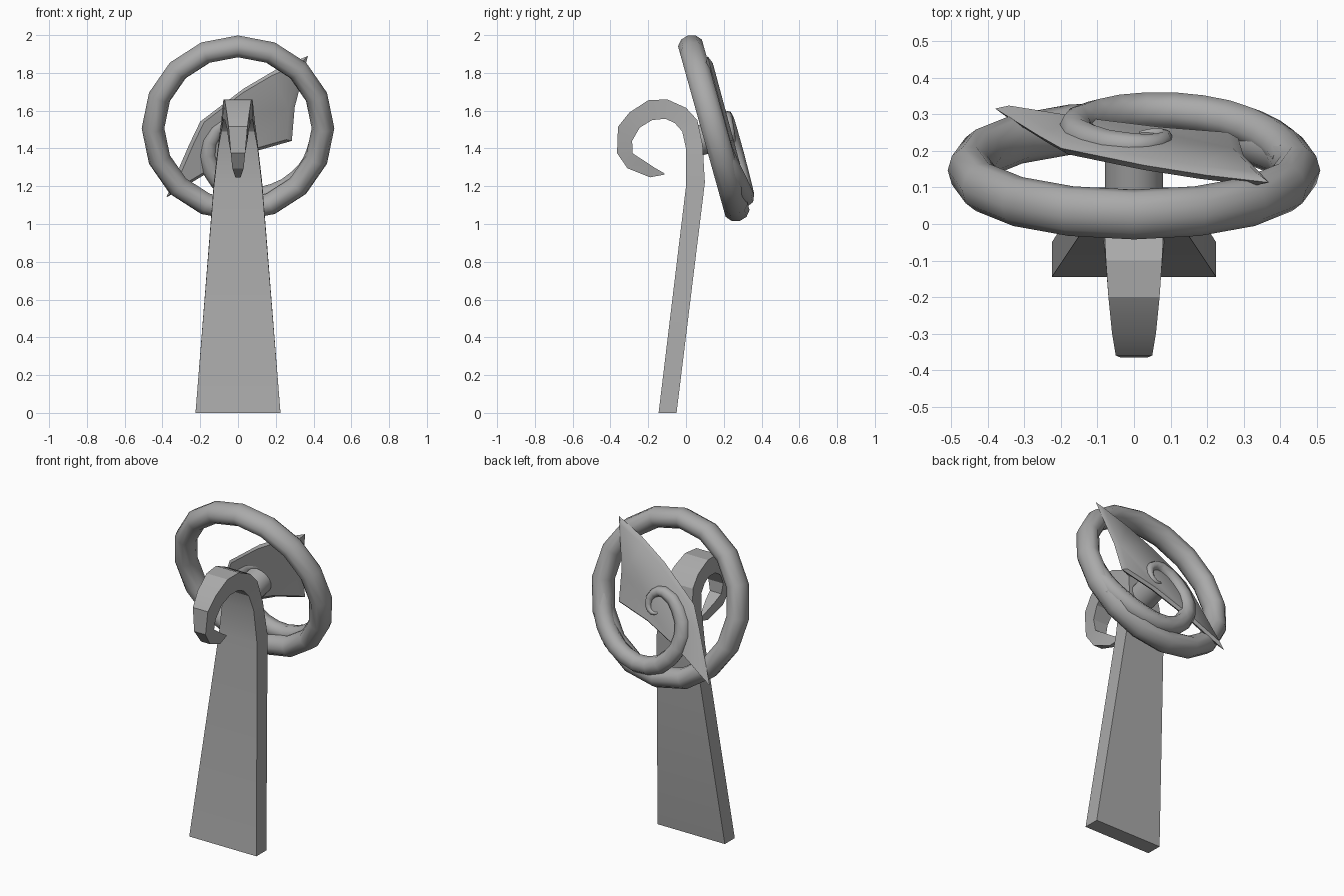
import bpy
import bmesh
from math import radians
from mathutils import Vector

cube = bpy.data.objects.get("Cube")
if cube:
    bpy.data.objects.remove(cube, do_unlink=True)

grey = bpy.data.materials.new("plain_grey")
grey.use_nodes = True
grey.diffuse_color = (0.4, 0.4, 0.4, 1)
grey.node_tree.nodes["Principled BSDF"].inputs["Base Color"].default_value = (0.4, 0.4, 0.4, 1)

TILT = radians(15.6)
CENTRE = Vector((0, 0.147, 1.507))
FACE_ON = (TILT - radians(90), 0, 0)      # turns a z axis to the tilted ring axis


def finish(obj, name, angle=None):
    obj.name = name
    obj.data.materials.clear()
    obj.data.materials.append(grey)
    if angle:
        bpy.ops.object.select_all(action="DESELECT")
        obj.select_set(True)
        bpy.context.view_layer.objects.active = obj
        bpy.ops.object.shade_smooth_by_angle(angle=radians(angle))


def loft(name, loops, angle=None):
    """Skin closed loops of points and cap both ends."""
    bm = bmesh.new()
    rings = [[bm.verts.new(p) for p in loop] for loop in loops]
    n = len(rings[0])
    for a, b in zip(rings, rings[1:]):
        for i in range(n):
            j = (i + 1) % n
            bm.faces.new((a[i], a[j], b[j], b[i]))
    bm.faces.new(rings[0])
    bm.faces.new(rings[-1])
    bmesh.ops.recalc_face_normals(bm, faces=bm.faces)
    mesh = bpy.data.meshes.new(name)
    bm.to_mesh(mesh)
    bm.free()
    obj = bpy.data.objects.new(name, mesh)
    bpy.context.collection.objects.link(obj)
    finish(obj, name, angle)


def on_ring_plane(x, w, back):
    """Point at x and height w above the ring centre, set back from its plane."""
    return Vector((x, CENTRE.y - 0.27 * w + back, CENTRE.z + w))


# Tapered post that curls forward: outer y, z, inner y, z, half width
stations = [
    (-0.05, 0, -0.145, 0, 0.225),
    (0.1, 1.22, 0.0, 1.2, 0.128),
    (0.088, 1.42, 0.0, 1.4, 0.105),
    (0.06, 1.55, -0.02, 1.49, 0.088),
    (0, 1.615, -0.06, 1.535, 0.082),
    (-0.1, 1.66, -0.11, 1.557, 0.077),
    (-0.2, 1.655, -0.18, 1.55, 0.07),
    (-0.3, 1.59, -0.245, 1.51, 0.06),
    (-0.36, 1.515, -0.285, 1.44, 0.05),
    (-0.365, 1.375, -0.283, 1.375, 0.038),
    (-0.31, 1.295, -0.23, 1.34, 0.03),
    (-0.19, 1.247, -0.17, 1.3, 0.014),
    (-0.113, 1.262, -0.117, 1.27, 0.003),
]
loft("curled_post", [[(-h, oy, oz), (h, oy, oz), (h, iy, iz), (-h, iy, iz)]
                     for oy, oz, iy, iz, h in stations], 25)

# Tilted ring
bpy.ops.mesh.primitive_torus_add(major_segments=16, minor_segments=10, major_radius=0.45,
                                 minor_radius=0.06, location=CENTRE, rotation=FACE_ON)
ring = bpy.context.object
ring.scale.z = 1.15
finish(ring, "outer_ring", 60)

# Spiral tail: x, height, set back, tube radius
spiral = [
    (0.43, -0.08, 0.01, 0.055), (0.395, -0.18, 0.025, 0.055), (0.32, -0.27, 0.045, 0.055),
    (0.19, -0.345, 0.06, 0.054), (0.03, -0.36, 0.065, 0.053), (-0.1, -0.28, 0.07, 0.051),
    (-0.16, -0.14, 0.075, 0.048), (-0.112, -0.01, 0.08, 0.042), (-0.01, 0.06, 0.085, 0.034),
    (0.06, 0.038, 0.085, 0.026), (0.085, -0.025, 0.085, 0.02), (0.055, -0.065, 0.085, 0.014),
    (0.015, -0.06, 0.085, 0.006),
]
curve = bpy.data.curves.new("spiral", "CURVE")
curve.dimensions = "3D"
curve.bevel_depth = 1
curve.bevel_resolution = 2
curve.resolution_u = 2
curve.use_fill_caps = True
path = curve.splines.new("BEZIER")
path.bezier_points.add(len(spiral) - 1)
for point, (x, w, back, radius) in zip(path.bezier_points, spiral):
    point.co = on_ring_plane(x, w, back)
    point.radius = radius
    point.handle_left_type = point.handle_right_type = "AUTO"
tail = bpy.data.objects.new("spiral_tail", curve)
bpy.context.collection.objects.link(tail)
bpy.ops.object.select_all(action="DESELECT")
tail.select_set(True)
bpy.context.view_layer.objects.active = tail
bpy.ops.object.convert(target="MESH")
finish(bpy.context.object, "spiral_tail", 60)

# Pointed leaf plate with softened rims
outline = [(0.37, 0.383), (0.2, 0.31), (0.03, 0.21), (-0.2, 0.035), (-0.26, -0.09),
           (-0.38, -0.367), (-0.15, -0.23), (0.08, -0.125), (0.285, -0.067), (0.3, 0.11)]
loft("leaf_plate", [[on_ring_plane(x * s, w * s, 0.07 + d) for x, w in outline]
                    for s, d in ((0.9, -0.018), (1, 0), (0.9, 0.018))], 40)

# Round stub joining the post to the leaf
bpy.ops.mesh.primitive_cylinder_add(vertices=16, radius=0.08, depth=0.14,
                                    location=(0, 0.135, 1.46), rotation=FACE_ON)
finish(bpy.context.object, "joining_stub", 40)
